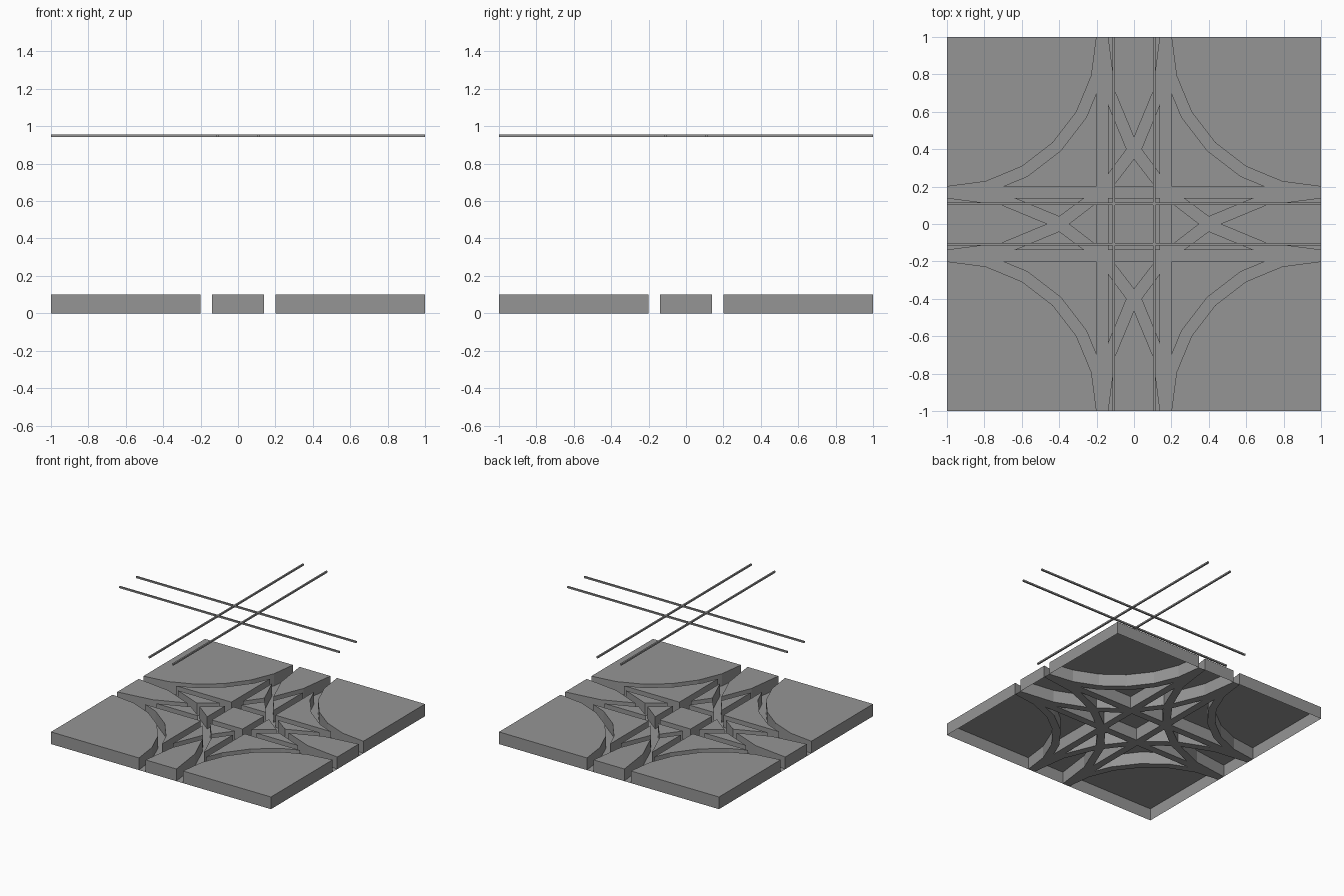
import bpy
import bmesh
from math import sin, cos, radians

if "Cube" in bpy.data.objects:
    bpy.data.objects.remove(bpy.data.objects["Cube"], do_unlink=True)

HEIGHT = 0.1             # slab height
INNER, OUTER = 0.14, 0.2  # edges of each straight groove

grey = bpy.data.materials.new("plain grey")
grey.use_nodes = True
grey.diffuse_color = (0.3, 0.3, 0.3, 1)
grey.node_tree.nodes["Principled BSDF"].inputs["Base Color"].default_value = (0.3, 0.3, 0.3, 1)


def add_object(name, bm):
    mesh = bpy.data.meshes.new(name)
    bm.to_mesh(mesh)
    bm.free()
    mesh.materials.append(grey)
    obj = bpy.data.objects.new(name, mesh)
    bpy.context.collection.objects.link(obj)
    return obj


def arc(radius):
    """Faceted quarter arc about (1, 1), from the +y edge to the +x edge."""
    return [(1 - radius * cos(radians(a)), 1 - radius * sin(radians(a)))
            for a in range(0, 91, 15)]


def mirror(points):
    return [(-x, y) for x, y in points]


def turn(points, quarter):
    for _ in range(quarter):
        points = [(-y, x) for x, y in points]
    return points


def at_x(a, b, x):
    t = (x - a[0]) / (b[0] - a[0])
    return (x, a[1] + t * (b[1] - a[1]))


def at_y(a, b, y):
    t = (y - a[1]) / (b[1] - a[1])
    return (a[0] + t * (b[0] - a[0]), y)


def ccw(points):
    area = sum(a[0] * b[1] - b[0] * a[1] for a, b in zip(points, points[1:] + points[:1]))
    return points if area > 0 else points[::-1]


# Edges of the near and far curved grooves
near_out, near_in = arc(0.8), arc(0.86)
far_in, far_out = arc(1.14), arc(1.2)

# Slab outlines for one quarter
corner = near_out + [(1, 1)]
start = at_x(near_in[1], near_in[2], OUTER)
infill = [start] + near_in[2:5] + [start[::-1], (OUTER, OUTER)]
tip = at_x(far_in[1], far_in[2], 0)
wedge = far_in[:2] + [tip] + mirror(far_in[:2])[::-1]
crossing = mirror(far_in)
sliver = [at_x(far_out[1], far_out[2], -INNER), far_out[2],
          at_x(crossing[2], crossing[3], -INNER)]
peak = at_x(far_out[2], far_out[3], 0)
foot = at_y(far_out[2], far_out[3], OUTER)
gusset = [peak, foot, (-foot[0], foot[1])]
square = [(INNER, INNER), (-INNER, INNER), (-INNER, -INNER), (INNER, -INNER)]

slabs = [("centre_slab", square)]
for q in range(4):
    for name, outline in (("corner_slab", corner), ("curved_infill_slab", infill),
                          ("approach_wedge", wedge), ("left_sliver", sliver),
                          ("right_sliver", mirror(sliver)), ("gusset_slab", gusset)):
        slabs.append((f"{name}_{q + 1}", turn(outline, q)))

# Raised slabs: top and walls, open underneath
for name, outline in slabs:
    bm = bmesh.new()
    outline = ccw(outline)
    low = [bm.verts.new((x, y, 0)) for x, y in outline]
    high = [bm.verts.new((x, y, HEIGHT)) for x, y in outline]
    bm.faces.new(high)
    for i in range(len(low)):
        j = (i + 1) % len(low)
        bm.faces.new((low[i], low[j], high[j], high[i]))
    add_object(name, bm)

# Groove floor fills everything between the slabs
bm = bmesh.new()
rings = [outline for _, outline in slabs]
segments = [(a, b) for r in rings for a, b in zip(r, r[1:] + r[:1])]
segments = [(a, b) for a, b in segments
            if not any(abs(a[i]) > 0.999 and abs(b[i]) > 0.999 for i in (0, 1))]
for q in range(4):
    for s in (-1, 1):
        segments.append(tuple(turn([(s * INNER, 1), (s * OUTER, 1)], q)))
for a, b in segments:
    bm.edges.new([bm.verts.new((*p, 0)) for p in (a, b)])
bmesh.ops.remove_doubles(bm, verts=bm.verts[:], dist=0.0005)
bmesh.ops.triangle_fill(bm, use_beauty=True, use_dissolve=False,
                        edges=bm.edges[:], normal=(0, 0, 1))
for face in bm.faces:
    face.normal_update()
    if face.normal.z < 0:
        face.normal_flip()
add_object("groove_floor", bm)

# Overhead wires, two each way
for direction in range(2):
    for side in (-1, 1):
        bm = bmesh.new()
        bmesh.ops.create_cube(bm, size=1)
        size = (2, 0.013, 0.013) if direction == 0 else (0.013, 2, 0.013)
        bmesh.ops.scale(bm, vec=size, verts=bm.verts)
        place = (0, side * 0.108, 0.95) if direction == 0 else (side * 0.108, 0, 0.95)
        bmesh.ops.translate(bm, vec=place, verts=bm.verts)
        add_object(f"overhead_wire_{'across' if direction == 0 else 'along'}_{'a' if side < 0 else 'b'}", bm)
